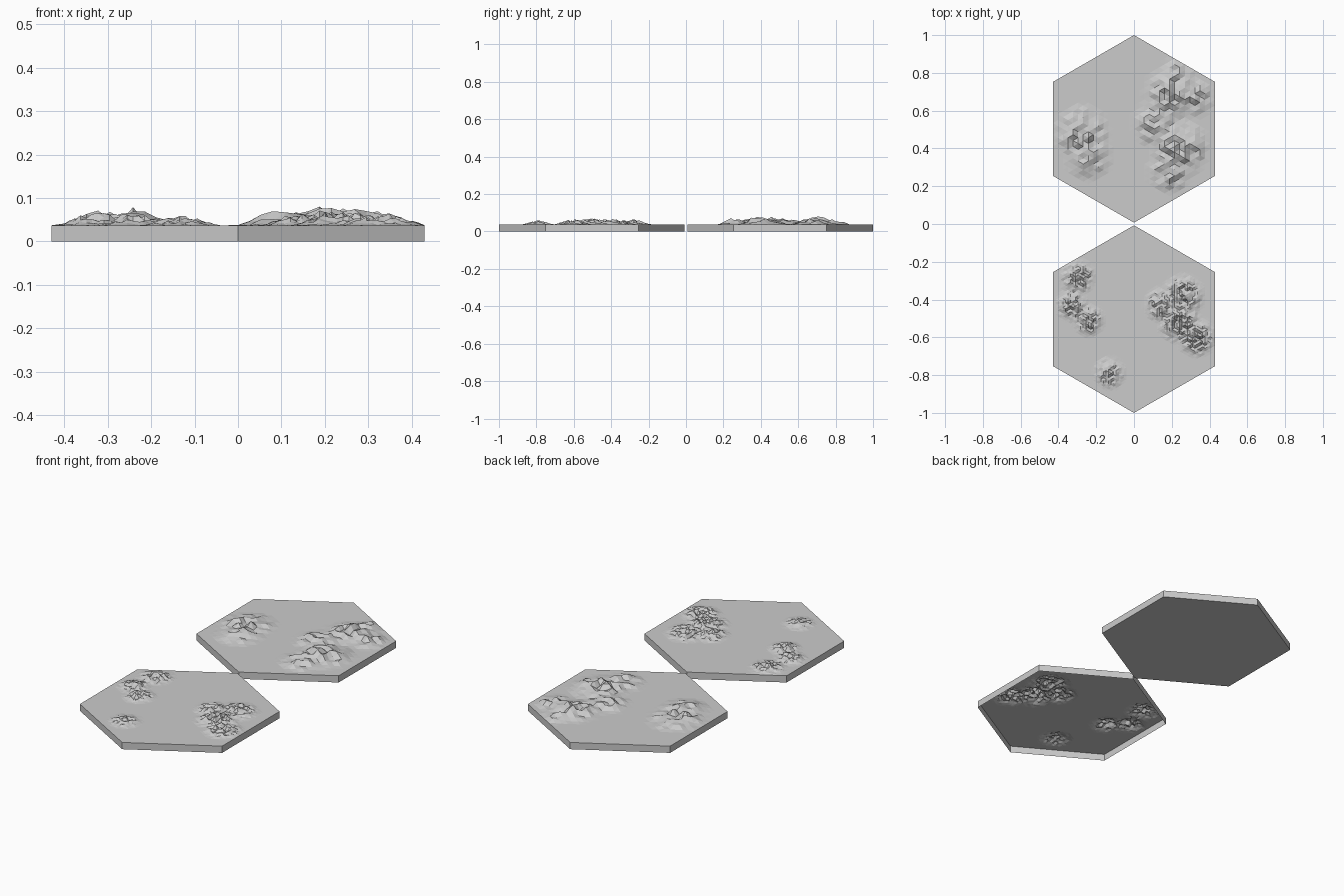
import bpy, bmesh, math, random

if "Cube" in bpy.data.objects:
    bpy.data.objects.remove(bpy.data.objects["Cube"])

RADIUS, THICK, OFFSET = 0.4965, 0.037, 0.5035


def hex_tile(name, cy, n, peaks, closed, seed):
    """Hexagonal tile on a triangular lattice; peaks are (x, y, radius, height)."""
    rng = random.Random(seed)
    s = RADIUS / n
    bm = bmesh.new()
    grid = {}

    # Lattice top with jagged mountain clusters
    for i in range(-n, n + 1):
        for j in range(-n, n + 1):
            if abs(i + j) > n:
                continue
            x = j * s * math.sqrt(3) / 2
            y = cy + (i + j / 2) * s
            lift = 0.0
            rough = 0.2 + 0.8 * rng.random()
            if max(abs(i), abs(j), abs(i + j)) < n:
                for px, py, r, h in peaks:
                    d = math.hypot(x - px, y - py) / r
                    if d < 1:
                        lift = max(lift, h * min(1, 1.5 * (1 - d)) ** 1.3 * rough)
            grid[i, j] = bm.verts.new((x, y, THICK + lift))

    for i, j in grid:
        a, b, c = grid.get((i + 1, j)), grid.get((i, j + 1)), grid.get((i + 1, j + 1))
        if a and b:
            bm.faces.new((grid[i, j], b, a))
            if c:
                bm.faces.new((b, c, a))
    # Remaining triangles along the slanted rims
    for i, j in grid:
        a, b, c = grid.get((i + 1, j)), grid.get((i, j + 1)), grid.get((i + 1, j + 1))
        if a is None or b is None:
            continue
    missing = [(i, j) for i in range(-n - 1, n) for j in range(-n - 1, n)
               if (i, j) not in grid]
    for i, j in missing:
        a, b, c = grid.get((i + 1, j)), grid.get((i, j + 1)), grid.get((i + 1, j + 1))
        if a and b and c:
            bm.faces.new((b, c, a))

    # Side walls, with an optional base
    rim = [e for e in bm.edges if e.is_boundary]
    ext = bmesh.ops.extrude_edge_only(bm, edges=rim)["geom"]
    for v in ext:
        if isinstance(v, bmesh.types.BMVert):
            v.co.z = 0
    if closed:
        low = [e for e in bm.edges if e.is_boundary]
        bmesh.ops.holes_fill(bm, edges=low, sides=0)
    bmesh.ops.recalc_face_normals(bm, faces=bm.faces[:])

    mesh = bpy.data.meshes.new(name)
    bm.to_mesh(mesh)
    bm.free()
    obj = bpy.data.objects.new(name, mesh)
    bpy.context.collection.objects.link(obj)
    return obj


# Back tile: broad mountains, closed base
hex_tile("coarse_mountain_tile", OFFSET, 16, [
    (-0.28, 0.48, 0.15, 0.042), (-0.24, 0.36, 0.13, 0.032),
    (0.20, 0.69, 0.15, 0.044), (0.32, 0.67, 0.10, 0.036),
    (0.23, 0.79, 0.09, 0.030), (0.11, 0.53, 0.12, 0.036),
    (0.24, 0.40, 0.16, 0.044), (0.19, 0.28, 0.12, 0.036),
], True, 4)

# Front tile: finer rocky ridges, hollow underneath
hex_tile("fine_mountain_tile", -OFFSET, 32, [
    (-0.30, -0.28, 0.10, 0.028), (-0.33, -0.43, 0.09, 0.028),
    (-0.24, -0.51, 0.09, 0.025), (-0.13, -0.79, 0.09, 0.022),
    (0.26, -0.38, 0.12, 0.030), (0.15, -0.43, 0.10, 0.028),
    (0.24, -0.52, 0.12, 0.032), (0.33, -0.60, 0.11, 0.028),
], False, 9)
